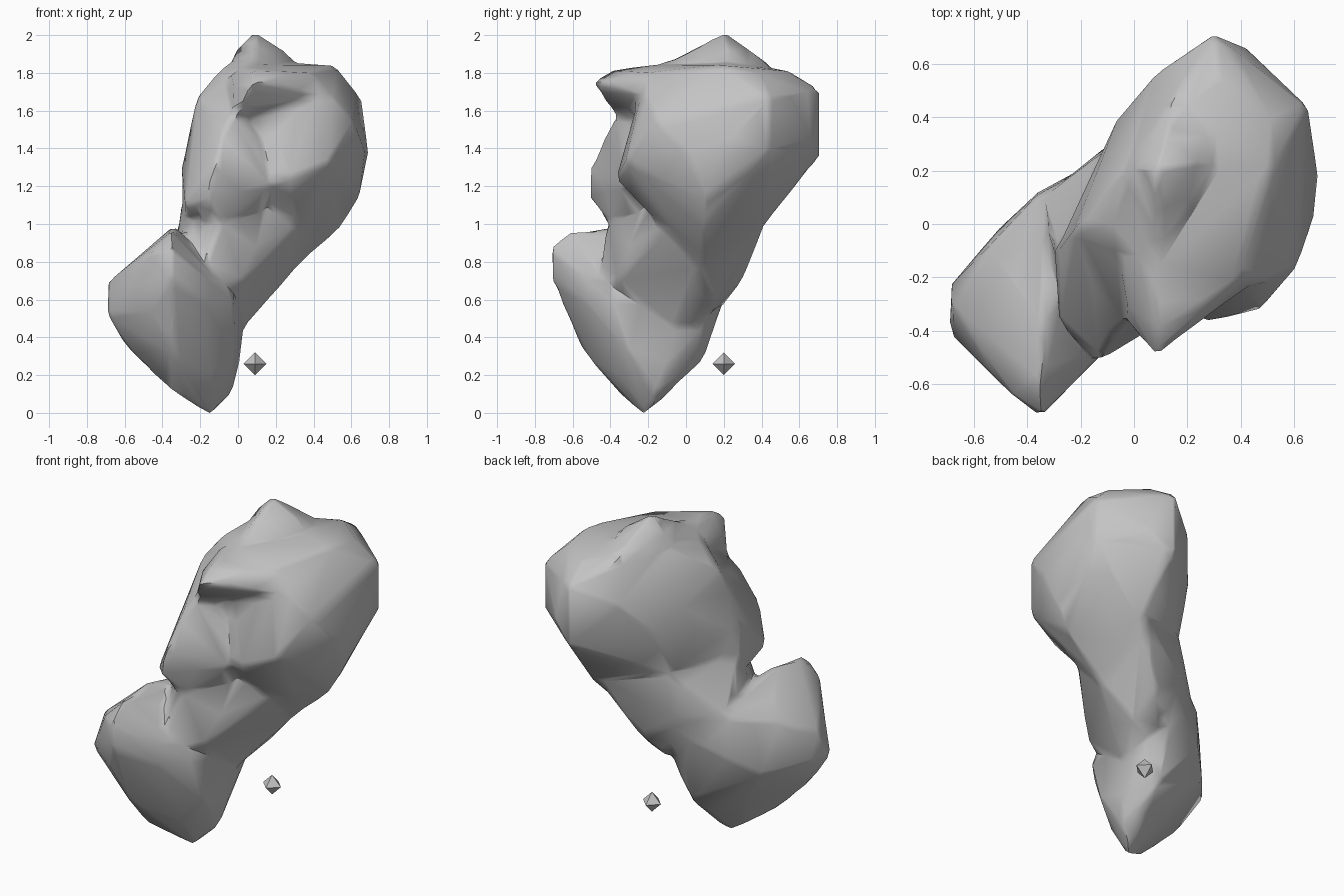
import bpy
import bmesh
from mathutils import Vector

default_cube = bpy.data.objects.get("Cube")
if default_cube:
    bpy.data.objects.remove(default_cube, do_unlink=True)


def make_material(name, colour):
    material = bpy.data.materials.new(name)
    material.use_nodes = True
    material.diffuse_color = colour
    shader = material.node_tree.nodes["Principled BSDF"]
    shader.inputs["Base Color"].default_value = colour
    shader.inputs["Roughness"].default_value = 0.9
    return material


def add_hull(bm, points):
    """Add one closed convex block around a few corner points."""
    verts = [bm.verts.new(point) for point in points]
    result = bmesh.ops.convex_hull(bm, input=verts)
    spare = set(result["geom_interior"]) | set(result["geom_unused"])
    spare = [item for item in spare if isinstance(item, bmesh.types.BMVert)]
    bmesh.ops.delete(bm, geom=spare, context="VERTS")


def make_object(name, blocks, material):
    """Build one object out of overlapping convex blocks."""
    bm = bmesh.new()
    for block in blocks:
        add_hull(bm, block)
    bmesh.ops.recalc_face_normals(bm, faces=bm.faces[:])
    mesh = bpy.data.meshes.new(name)
    bm.to_mesh(mesh)
    bm.free()
    mesh.materials.append(material)
    obj = bpy.data.objects.new(name, mesh)
    bpy.context.collection.objects.link(obj)
    return obj


def fuse_blocks(obj):
    """Fuse blocks into one skin, soften the joints, reduce to coarse facets."""
    fuse = obj.modifiers.new("Fuse", "REMESH")
    fuse.mode = "VOXEL"
    fuse.voxel_size = 0.025
    soften = obj.modifiers.new("Soften", "SMOOTH")
    soften.factor = 0.5
    soften.iterations = 4
    reduce = obj.modifiers.new("Reduce", "DECIMATE")
    reduce.ratio = 0.03
    depsgraph = bpy.context.evaluated_depsgraph_get()
    skin = bpy.data.meshes.new_from_object(obj.evaluated_get(depsgraph))
    obj.modifiers.clear()
    obj.data = skin


grey = make_material("grey rock", (0.55, 0.55, 0.55, 1))

# Large upper lobe
upper_lobe = [
    (-.22, -.02, 1.67), (-.08, 0, 1.83), (-.02, .22, 1.87), (.09, -.2, 1.84),
    (.38, -.21, 1.8), (.5, -.21, 1.68), (.61, -.16, 1.55), (.51, .2, 1.84),
    (.52, .39, 1.8), (.65, .44, 1.67), (.65, .44, 1.4), (.32, .55, 1.81),
    (.3, .71, 1.71), (.3, .71, 1.36), (.42, .66, 1.45), (.08, .56, 1.6),
    (-.06, .4, 1.4), (.69, .18, 1.38), (.67, 0, 1.38), (.48, -.32, 1.33),
    (.27, -.37, 1.24), (.64, .1, 1.14), (.54, .1, .98), (.31, .08, .76),
    (-.29, -.1, 1.3), (-.28, -.12, 1.1), (-.1, .26, 1.1), (.31, .43, 1.01),
]

# Ridge down the front of the upper lobe, easing into the hollow beside it
front_ridge = [
    (-.22, -.02, 1.66), (-.3, -.1, 1.3), (-.28, -.37, 1.09), (-.16, -.52, 1.15),
    (-.13, -.51, 1.29), (-.1, -.39, 1.5), (-.03, -.37, 1.58), (-.1, -.41, 1),
    (-.08, -.05, 1.75), (.08, -.25, 1.6), (.12, -.32, 1.36),
    (.16, -.34, 1.2), (.12, -.2, 1), (-.29, -.1, 1.03),
]

# Overhanging brow above the front hollow
brow = [
    (.09, -.5, 1.75), (-.03, -.3, 1.73), (.2, -.35, 1.76), (.09, -.38, 1.82),
    (.1, -.15, 1.84), (.06, -.39, 1.63), (.3, -.28, 1.69), (.38, -.21, 1.8),
    (-.05, -.05, 1.8), (.1, -.1, 1.5), (-.03, -.37, 1.57), (.46, -.21, 1.68),
]

# Pointed bump on the crown
crown_peak = [
    (.09, .2, 2.02), (-.03, .21, 1.9), (.29, .24, 1.89), (.09, .11, 1.93),
    (.13, .33, 1.87), (.09, -.15, 1.84), (.16, .5, 1.81), (.1, .2, 1.7),
]

# Broad waist reaching well into both lobes
neck = [
    (-.3, -.1, 1.12), (-.15, -.37, .9), (-.1, -.42, 1.02), (.1, -.3, .88),
    (.28, -.14, 1), (.45, 0, 1.1), (.42, .25, 1.1), (.32, .46, 1.09),
    (-.09, .29, 1.1), (.26, .34, .92), (.31, .08, .77), (.13, .15, .58),
    (.03, -.05, .45), (.11, .31, .72), (0, .2, .57), (-.12, .28, .85),
    (-.34, .1, .88), (-.3, -.2, .6), (.03, -.36, .7), (-.2, -.47, .66),
    (-.05, -.4, .76), (-.22, -.33, .97),
]

# Small lower lobe, tapering to a point at the foot
lower_lobe = [
    (-.14, -.22, -.02), (-.03, -.15, .1), (.01, -.1, .28), (.03, -.05, .47),
    (0, .1, .47), (-.1, .09, .28), (-.25, -.31, .06), (-.36, -.36, .12),
    (-.35, -.54, .32), (-.59, -.35, .34), (-.69, -.41, .52), (-.69, -.23, .55),
    (-.69, -.3, .69), (-.5, -.01, .5), (-.36, .12, .6), (-.45, -.59, .53),
    (-.35, -.72, .73), (-.46, -.64, .85), (-.35, -.72, .87), (-.35, -.61, .96),
    (-.34, -.38, .99), (-.55, -.09, .81), (-.36, .11, .86), (-.08, .27, .78),
    (-.08, .18, .55), (-.17, -.54, .6), (-.02, -.39, .6), (-.02, -.32, .35),
    (-.14, -.36, .2),
]

blocks = [upper_lobe, front_ridge, brow, crown_peak, neck, lower_lobe]
body = make_object("rock_body", blocks, grey)
fuse_blocks(body)

for obj in bpy.context.selected_objects:
    obj.select_set(False)
body.select_set(True)
bpy.context.view_layer.objects.active = body
bpy.ops.object.shade_smooth_by_angle(angle=0.75)

# Small loose eight-sided stone beside the foot
corners = [Vector((0, 0, 0)) for _ in range(6)]
for axis in range(3):
    corners[axis][axis] = 0.06
    corners[axis + 3][axis] = -0.06
stone = make_object("loose_stone", [corners], grey)
stone.location = (0.09, 0.2, 0.26)
